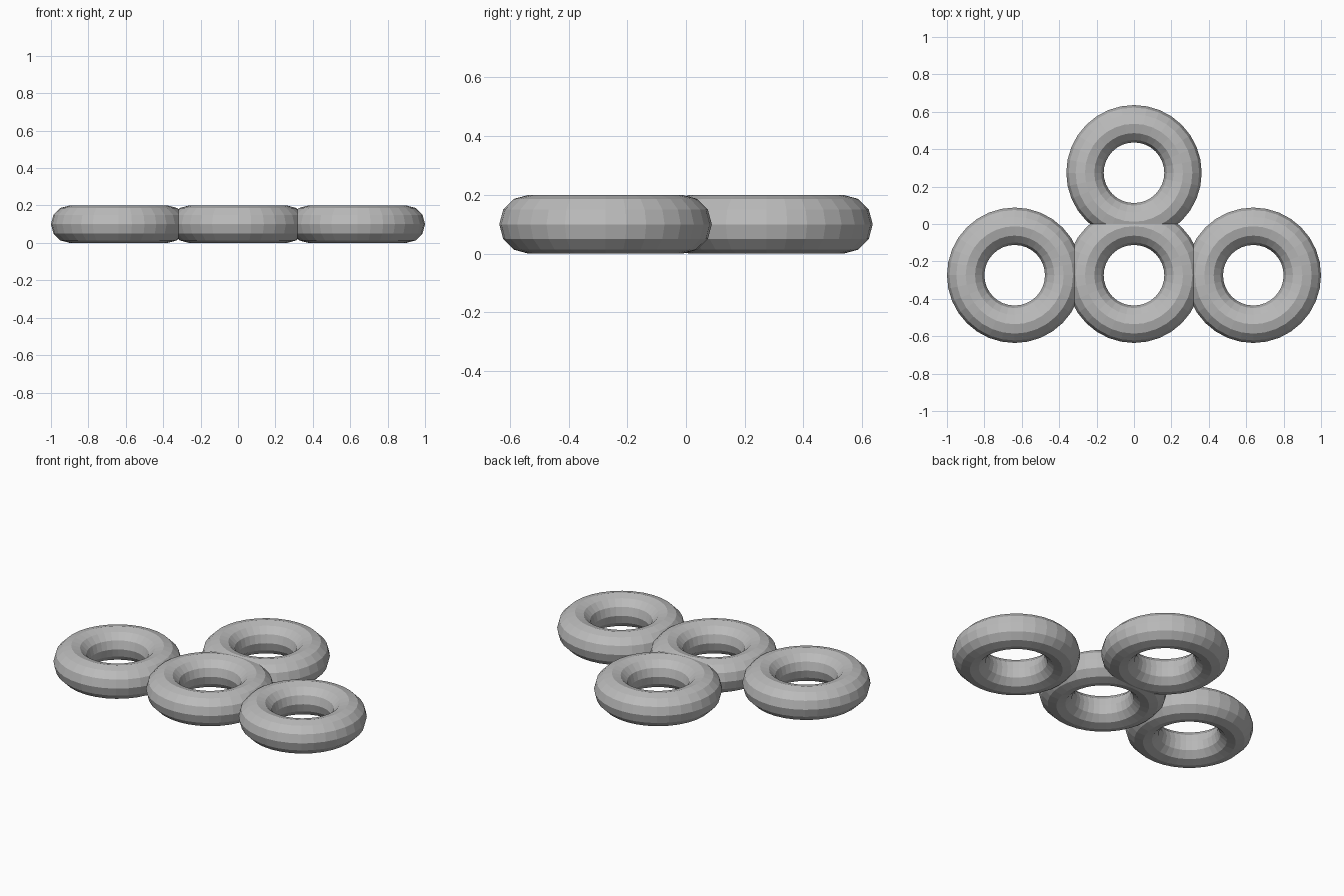
import bpy

cube = bpy.data.objects.get("Cube")
if cube:
    bpy.data.objects.remove(cube, do_unlink=True)

TUBE = 0.1
RING = 0.262
SPACING = 0.638
ROW_Y = 0.274

grey = bpy.data.materials.new("plain grey")
grey.use_nodes = True
colour = (0.5, 0.5, 0.5, 1)
grey.diffuse_color = colour
grey.node_tree.nodes["Principled BSDF"].inputs["Base Color"].default_value = colour


def ring(name, x, y):
    """One flat-lying ring with a twelve-sided tube."""
    bpy.ops.mesh.primitive_torus_add(
        location=(x, y, TUBE), major_radius=RING, minor_radius=TUBE,
        major_segments=32, minor_segments=12)
    obj = bpy.context.object
    obj.name = name
    obj.data.materials.append(grey)
    bpy.ops.object.shade_flat()
    return obj


# Front row of three rings, with a fourth behind the middle one
middle = ring("joined_rings", 0, -ROW_Y)
others = [ring("left_ring", SPACING, -ROW_Y),
          ring("right_ring", -SPACING, -ROW_Y),
          ring("back_ring", 0, ROW_Y)]

# Fuse the rings into one solid where they overlap
bpy.ops.object.select_all(action="DESELECT")
middle.select_set(True)
bpy.context.view_layer.objects.active = middle
for other in others:
    union = middle.modifiers.new("fuse", "BOOLEAN")
    union.operation = "UNION"
    union.solver = "EXACT"
    union.object = other
    bpy.ops.object.modifier_apply(modifier=union.name)
    bpy.data.objects.remove(other, do_unlink=True)
